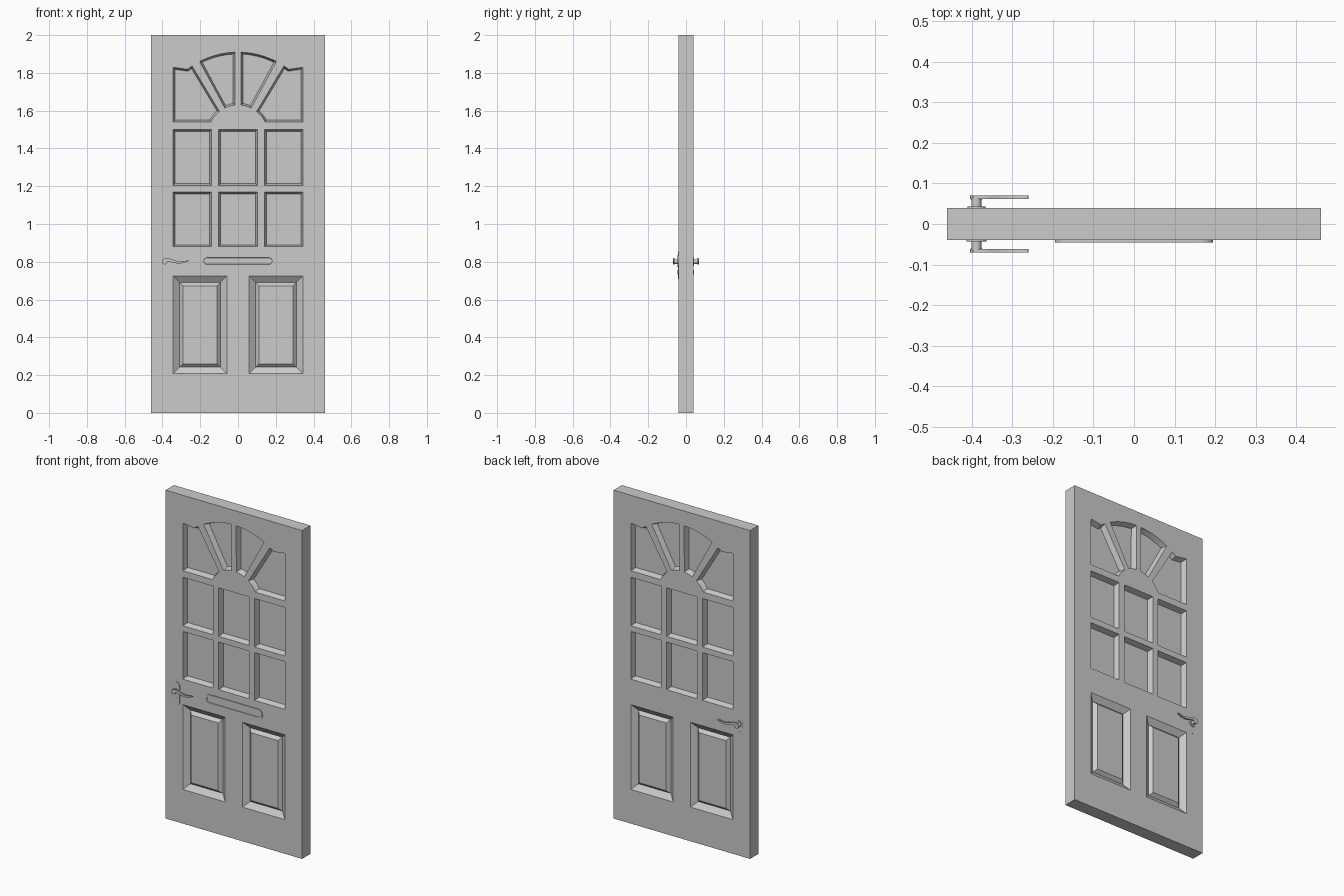
import bpy, bmesh
from math import sin, cos, pi, radians
from mathutils import Vector

if "Cube" in bpy.data.objects:
    bpy.data.objects.remove(bpy.data.objects["Cube"])

GREY = (0.6, 0.6, 0.6, 1)
paint = bpy.data.materials.new("plain grey")
paint.use_nodes = True
paint.diffuse_color = GREY
paint.node_tree.nodes["Principled BSDF"].inputs["Base Color"].default_value = GREY

W, H, D = 0.46, 2.0, 0.04          # half width, height, half thickness


def finish(name, bm, smooth=False):
    bmesh.ops.recalc_face_normals(bm, faces=bm.faces)
    mesh = bpy.data.meshes.new(name)
    bm.to_mesh(mesh)
    bm.free()
    obj = bpy.data.objects.new(name, mesh)
    bpy.context.collection.objects.link(obj)
    mesh.materials.append(paint)
    if smooth:
        bpy.ops.object.select_all(action='DESELECT')
        obj.select_set(True)
        bpy.context.view_layer.objects.active = obj
        bpy.ops.object.shade_smooth_by_angle(angle=radians(35))
    return obj


def rect(x0, x1, z0, z1):
    return [(x0, z0), (x1, z0), (x1, z1), (x0, z1)]


def arc(r, a0, a1, n=8, cx=0.0, cz=1.47):
    angles = [radians(a0 + (a1 - a0) * i / n) for i in range(n + 1)]
    return [(cx + r * cos(a), cz + r * sin(a)) for a in angles]


def mirrored(outline):
    return [(-x, z) for x, z in reversed(outline)]


def slot(cx, cz, half_w, half_h):
    """Outline with fully rounded ends along its longer direction."""
    r = min(half_w, half_h)
    dx, dz = half_w - r, half_h - r
    if dx > dz:
        return arc(r, -90, 90, 10, cx + dx, cz) + arc(r, 90, 270, 10, cx - dx, cz)
    return arc(r, 0, 180, 10, cx, cz + dz) + arc(r, 180, 360, 10, cx, cz - dz)


# Glazed openings: two rows of three, and the sunburst above them
panes = [rect(x0, x1, z0, z1)
         for x0, x1 in ((-0.344, -0.14), (-0.102, 0.102), (0.14, 0.344))
         for z0, z1 in ((0.88, 1.17), (1.205, 1.5))]
ray = arc(0.16, 64, 84, 5) + arc(0.44, 88, 62.5, 8)
corner = ([(0.344, 1.54), (0.344, 1.83)] + arc(0.44, 52.5, 56.5, 2)
          + arc(0.16, 52, 26, 5))
for shape in (ray, corner):
    panes += [shape, mirrored(shape)]

# Raised timber panels at the bottom
fielded = rect(0.058, 0.344, 0.208, 0.725)
fielded = [fielded, mirrored(fielded)]

# Door leaf: both faces are filled around the openings, then each opening is sunk
bm = bmesh.new()
rims = []
for side in (-1, 1):
    def loop(outline):
        verts = [bm.verts.new((x, side * D, z)) for x, z in outline]
        return verts, [bm.edges.new((verts[i - 1], v)) for i, v in enumerate(verts)]

    rim, edges = loop(rect(-W, W, 0, H))
    rims.append(rim)
    holes = []
    for outline in panes + fielded:
        verts, ring = loop(outline)
        holes.append(verts)
        edges += ring
    bmesh.ops.triangle_fill(bm, edges=edges, use_beauty=True, normal=(0, side, 0))
    for i, verts in enumerate(holes):
        face = bm.faces.new(verts)
        face.normal_update()
        if face.normal.y * side < 0:
            face.normal_flip()
        if i < len(panes):
            steps = ((0.01, -0.033),)
        else:
            steps = ((0.034, -0.025), (0.018, 0.018))
        for inset, depth in steps:
            bmesh.ops.inset_individual(bm, faces=[face], thickness=inset,
                                       depth=depth, use_even_offset=True)
            face.normal_update()
front, back = rims
for i in range(4):
    bm.faces.new((front[i - 1], front[i], back[i], back[i - 1]))
finish("door_leaf", bm)


def plate(name, outline, y0, y1, inset=0.0, sink=0.0, smooth=True):
    """Extrude an outline from y0 out to y1, with an optional sunk centre."""
    bm = bmesh.new()
    base = bm.faces.new([bm.verts.new((x, y0, z)) for x, z in outline])
    new = bmesh.ops.extrude_face_region(bm, geom=[base], use_keep_orig=True)["geom"]
    bmesh.ops.translate(bm, vec=(0, y1 - y0, 0),
                        verts=[g for g in new if isinstance(g, bmesh.types.BMVert)])
    bmesh.ops.recalc_face_normals(bm, faces=bm.faces)
    if inset:
        top = [f for f in bm.faces if all(abs(v.co.y - y1) < 1e-5 for v in f.verts)]
        bmesh.ops.inset_individual(bm, faces=top, thickness=inset, use_even_offset=True)
        bmesh.ops.inset_individual(bm, faces=top, thickness=0.001, depth=-sink,
                                   use_even_offset=True)
    return finish(name, bm, smooth)


# Letter plate with a slightly sunk flap
plate("letter_plate", slot(0, 0.804, 0.195, 0.031), -D, -0.045, 0.013, 0.003)

# Wavy lever outline: centre line with a half width at each point
SPINE = [(-0.40, 0.796, 0.005), (-0.392, 0.808, 0.008), (-0.375, 0.811, 0.009),
         (-0.355, 0.807, 0.008), (-0.335, 0.800, 0.007), (-0.312, 0.796, 0.006),
         (-0.29, 0.798, 0.005), (-0.26, 0.806, 0.002)]


def lever_outline():
    upper, lower = [], []
    for i, (x, z, w) in enumerate(SPINE):
        a, b = SPINE[max(i - 1, 0)], SPINE[min(i + 1, len(SPINE) - 1)]
        along = Vector((b[0] - a[0], b[1] - a[1])).normalized()
        upper.append((x - along.y * w, z + along.x * w))
        lower.append((x + along.y * w, z - along.x * w))
    return upper + lower[::-1]


# Lever handles on both faces
for side, where in ((-1, "front"), (1, "back")):
    plate(where + "_handle_stem", slot(-0.388, 0.80, 0.012, 0.012),
          side * D, side * 0.062)
    plate(where + "_handle_knob", slot(-0.388, 0.80, 0.014, 0.014),
          side * 0.06, side * 0.0695)
    plate(where + "_handle_lever", lever_outline(), side * 0.061, side * 0.07)

# Long backplate with keyhole in front, small rose and keyhole at the back
plate("front_backplate", slot(-0.388, 0.782, 0.025, 0.072), -D, -0.043)
plate("front_keyhole", slot(-0.388, 0.745, 0.005, 0.012), -0.043, -0.0445)
plate("back_rose", slot(-0.388, 0.80, 0.022, 0.022), D, 0.043)
plate("back_keyhole", slot(-0.388, 0.745, 0.005, 0.012), D, 0.0415)
